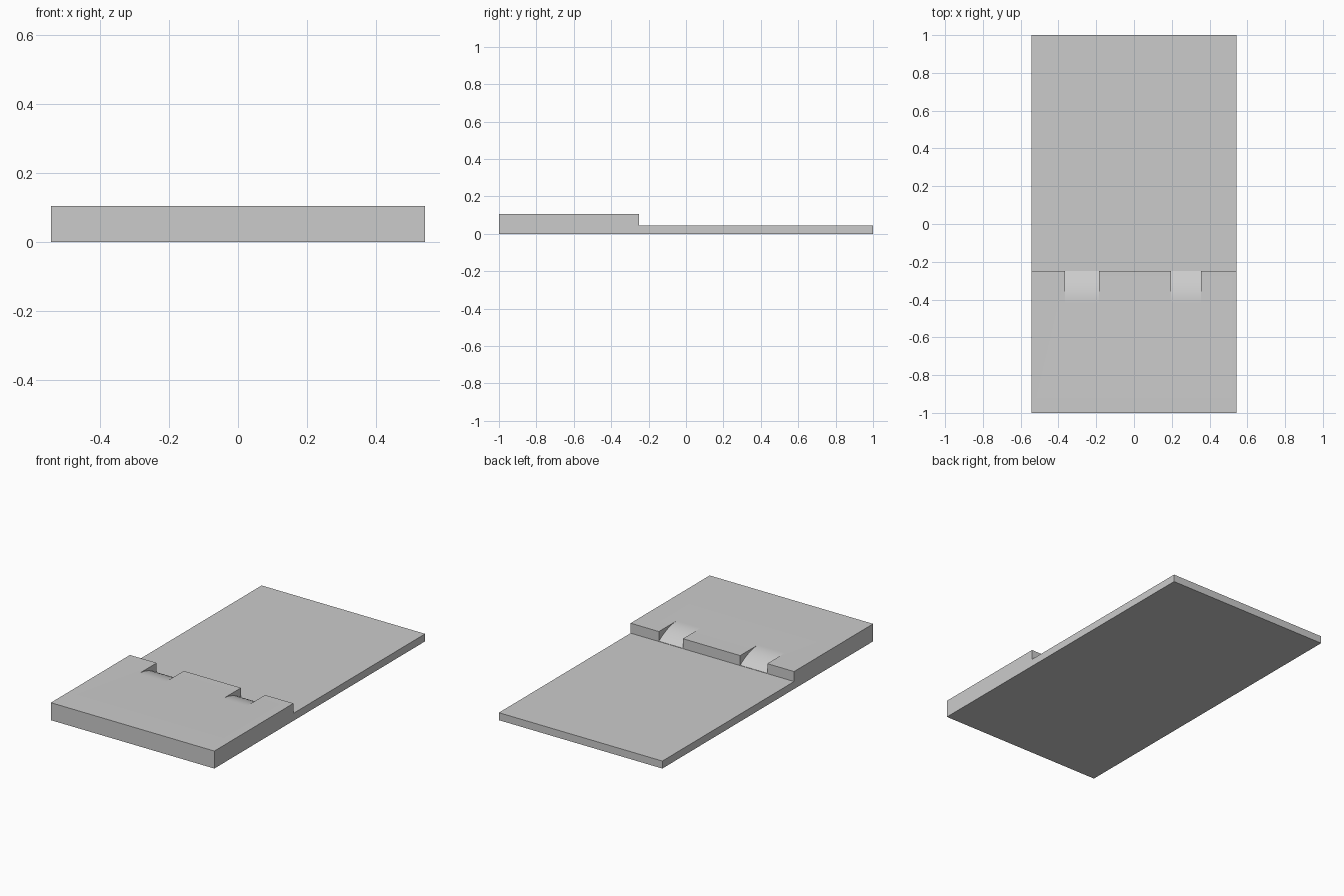
import bpy, bmesh, math

cube = bpy.data.objects.get("Cube")
if cube:
    bpy.data.objects.remove(cube, do_unlink=True)

grey = bpy.data.materials.new("plain_grey")
grey.use_nodes = True
colour = (0.6, 0.6, 0.6, 1)
grey.diffuse_color = colour
grey.node_tree.nodes["Principled BSDF"].inputs["Base Color"].default_value = colour

HALF_W, LOW, HIGH, STEP_Y = 0.543, 0.045, 0.105, -0.25


def extrude_profile(name, profile, x0, x1):
    """Extrude a closed (y, z) profile along x."""
    bm = bmesh.new()
    face = bm.faces.new([bm.verts.new((x0, y, z)) for y, z in profile])
    out = bmesh.ops.extrude_face_region(bm, geom=[face])
    moved = [v for v in out["geom"] if isinstance(v, bmesh.types.BMVert)]
    bmesh.ops.translate(bm, verts=moved, vec=(x1 - x0, 0, 0))
    bmesh.ops.recalc_face_normals(bm, faces=bm.faces)
    mesh = bpy.data.meshes.new(name)
    bm.to_mesh(mesh)
    bm.free()
    mesh.materials.append(grey)
    obj = bpy.data.objects.new(name, mesh)
    bpy.context.collection.objects.link(obj)
    return obj


# Stepped slab: thin rear plate with a raised front deck
slab = extrude_profile("stepped_slab", [
    (-1, 0), (1, 0), (1, LOW), (STEP_Y, LOW), (STEP_Y, HIGH), (-1, HIGH)],
    -HALF_W, HALF_W)

# Curved ramps cut from the deck down to the rear plate
RAMP_Y, STEPS = -0.42, 12
curve = []
for i in range(STEPS + 1):
    t = i / STEPS
    curve.append((RAMP_Y + (STEP_Y - RAMP_Y) * t,
                  HIGH - (HIGH - LOW - 0.002) * t * t))
profile = curve + [(-0.2, LOW + 0.002), (-0.2, 0.2), (RAMP_Y, 0.2)]

bpy.context.view_layer.objects.active = slab
slab.select_set(True)
for side, x0, x1 in (("right", -0.365, -0.185), ("left", 0.195, 0.355)):
    cutter = extrude_profile(side + "_ramp_cutter", profile, x0, x1)
    cutter.hide_render = True
    cut = slab.modifiers.new(side + "_ramp", "BOOLEAN")
    cut.operation = "DIFFERENCE"
    cut.solver = "EXACT"
    cut.object = cutter
    bpy.ops.object.modifier_apply(modifier=cut.name)
    bpy.data.objects.remove(cutter, do_unlink=True)

bpy.ops.object.shade_smooth_by_angle(angle=math.radians(30))
